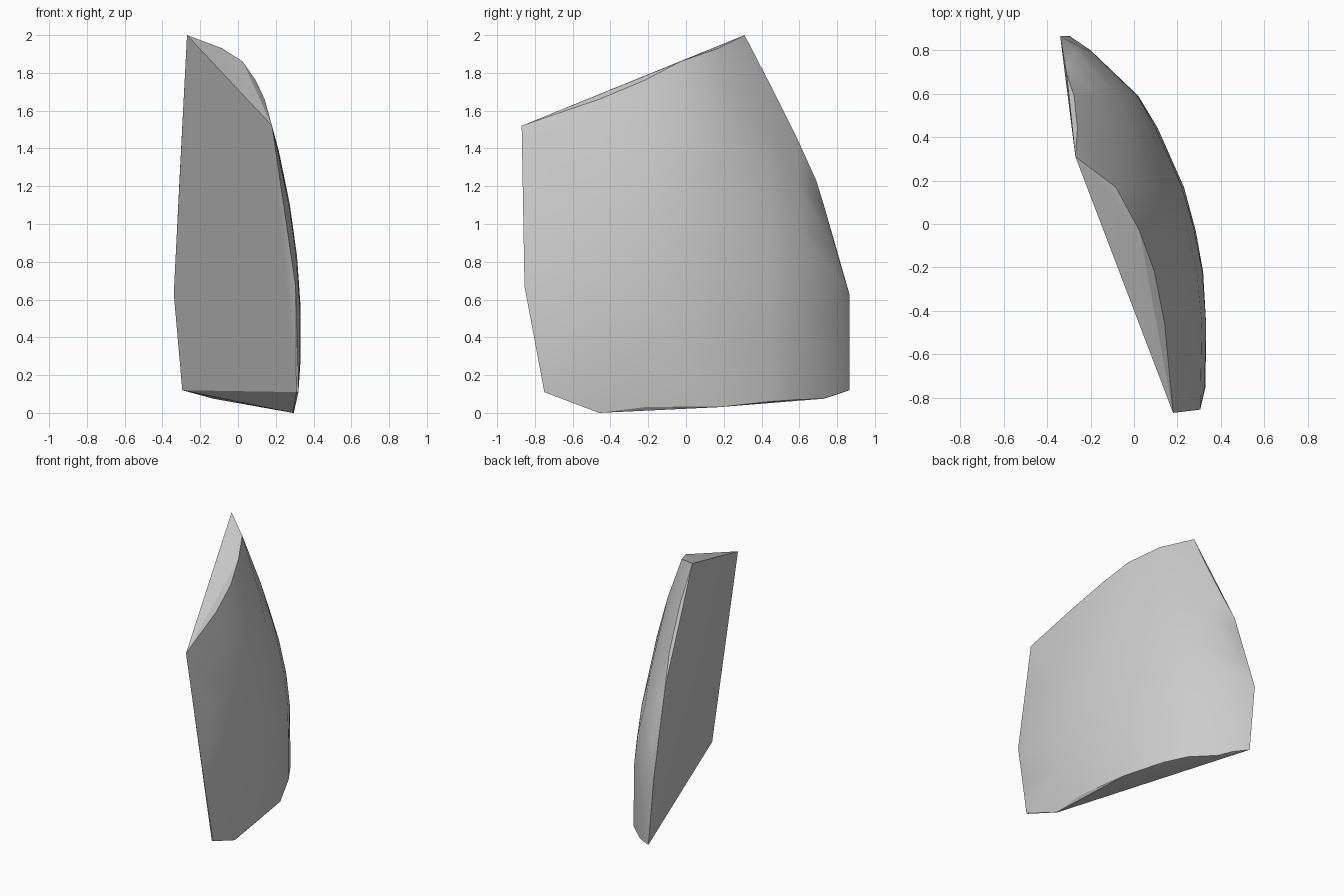
import bpy, bmesh, math

cube = bpy.data.objects.get("Cube")
if cube:
    bpy.data.objects.remove(cube, do_unlink=True)

# Single stone grey
grey = bpy.data.materials.new("stone grey")
grey.use_nodes = True
colour = (0.6, 0.6, 0.6, 1)
grey.diffuse_color = colour
grey.node_tree.nodes["Principled BSDF"].inputs["Base Color"].default_value = colour

# Columns of the curved outer wall: y, widest x, bottom z, top z
columns = [(-.75, .33, .11, 1.56), (-.46, .335, 0, 1.66), (-.22, .32, .03, 1.76),
           (-.03, .285, .04, 1.86), (.17, .23, .03, 1.93), (.44, .11, .06, 1.75),
           (.59, .02, .07, 1.45), (.73, -.13, .075, 1.1), (.8, -.2, .1, .84)]
rows = 7


def bulge(y, x, z):
    """Pull the wall inwards above and below its widest level."""
    k = .122 + .42 * max(y, 0) ** 2 if z > .4 else .25 * (y < 0)
    return x - k * (z - .4) ** 2


bm = bmesh.new()
for y, x, low, high in columns:
    for i in range(rows):
        z = low + (high - low) * i / (rows - 1)
        bm.verts.new((bulge(y, x, z), y, z))

# Corners of the broken edges: peak, back edge, front edge
for corner in [(-.27, .31, 2), (-.265, .44, 1.75), (-.31, .69, 1.23),
               (-.34, .865, .63), (-.295, .865, .12),
               (.18, -.87, 1.52), (.305, -.855, .67), (.32, -.75, .11), (.29, -.46, 0)]:
    bm.verts.new(corner)

# Wrap everything into one solid shard
hull = bmesh.ops.convex_hull(bm, input=bm.verts[:])
spare = {v for v in hull["geom_interior"] + hull["geom_unused"]
         if isinstance(v, bmesh.types.BMVert)}
bmesh.ops.delete(bm, geom=list(spare), context="VERTS")
bmesh.ops.dissolve_limit(bm, angle_limit=math.radians(1), verts=bm.verts[:], edges=bm.edges[:])
bmesh.ops.recalc_face_normals(bm, faces=bm.faces[:])

mesh = bpy.data.meshes.new("curved_shard")
bm.to_mesh(mesh)
bm.free()
mesh.materials.append(grey)
shard = bpy.data.objects.new("curved_shard", mesh)
bpy.context.collection.objects.link(shard)
bpy.context.view_layer.objects.active = shard
shard.select_set(True)
bpy.ops.object.shade_smooth_by_angle(angle=math.radians(30))
